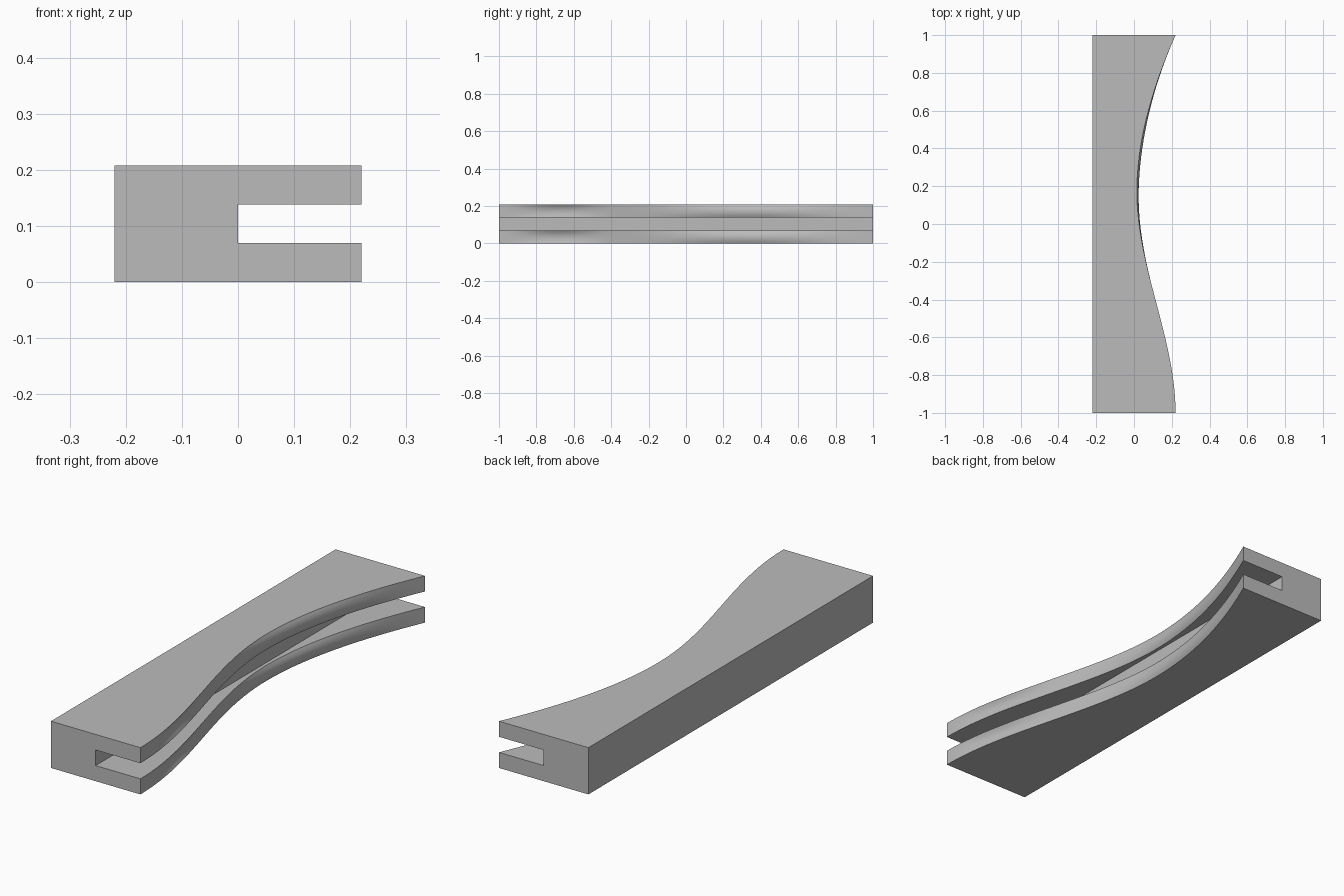
import bpy, bmesh, math

cube = bpy.data.objects.get("Cube")
if cube:
    bpy.data.objects.remove(cube, do_unlink=True)

HALF_W, HALF_L, PLATE = 0.22, 1.0, 0.0693   # half width, half length, flange thickness
WAIST_Y, WAIST_X = 0.17, 0.015              # narrowest point of the curved side
ROWS, STEPS = 80, 8


def edge_x(y):
    """Curved side in plan: eases in to the waist, then flares out to the back."""
    drop = HALF_W - WAIST_X
    if y < WAIST_Y:
        s = (y + HALF_L) / (WAIST_Y + HALF_L)
        return HALF_W - drop * (3 * s**2 - 2 * s**3)
    span = HALF_L - WAIST_Y
    s = (y - WAIST_Y) / span
    return WAIST_X + drop * (3 * s**2 - 2 * s**3) + 0.44 * span * (s**3 - s**2)


def bulge(y):
    """Edge is hollow near the front and rounded out around the waist."""
    if y < -0.35:
        return -0.012 * math.sin(math.pi * (y + 1) / 0.65) ** 2
    return 0.011 * math.sin(math.pi * (y + 0.35) / 1.35) ** 2


def flange_edge(y, z0):
    pts = []
    for i in range(STEPS + 1):
        t = i / STEPS
        pts.append((edge_x(y) + bulge(y) * 4 * t * (1 - t), y, z0 + PLATE * t))
    return pts


def section(y):
    """Slotted cross-section: back wall, lower flange, slot, upper flange."""
    return ([(-HALF_W, y, 0)] + flange_edge(y, 0)
            + [(0, y, PLATE), (0, y, 2 * PLATE)]
            + flange_edge(y, 2 * PLATE) + [(-HALF_W, y, 3 * PLATE)])


# Loft the section along the length and cap both ends
bm = bmesh.new()
rings = [[bm.verts.new(p) for p in section(-HALF_L + 2 * HALF_L * r / ROWS)]
         for r in range(ROWS + 1)]
n = len(rings[0])
for a, b in zip(rings, rings[1:]):
    for i in range(n):
        j = (i + 1) % n
        bm.faces.new((a[i], a[j], b[j], b[i]))
bm.faces.new(rings[0])
bm.faces.new(rings[-1][::-1])
bmesh.ops.recalc_face_normals(bm, faces=bm.faces)

mesh = bpy.data.meshes.new("slotted_bar")
bm.to_mesh(mesh)
bm.free()
bar = bpy.data.objects.new("slotted_bar", mesh)
bpy.context.collection.objects.link(bar)

# Plain grey material
grey = bpy.data.materials.new("plain grey")
grey.use_nodes = True
colour = (0.5, 0.5, 0.5, 1)
grey.diffuse_color = colour
next(nd for nd in grey.node_tree.nodes
     if nd.type == 'BSDF_PRINCIPLED').inputs["Base Color"].default_value = colour
mesh.materials.append(grey)

# Smooth curved edges, crisp corners
bpy.ops.object.select_all(action='DESELECT')
bar.select_set(True)
bpy.context.view_layer.objects.active = bar
bpy.ops.object.shade_smooth_by_angle(angle=math.radians(25))
